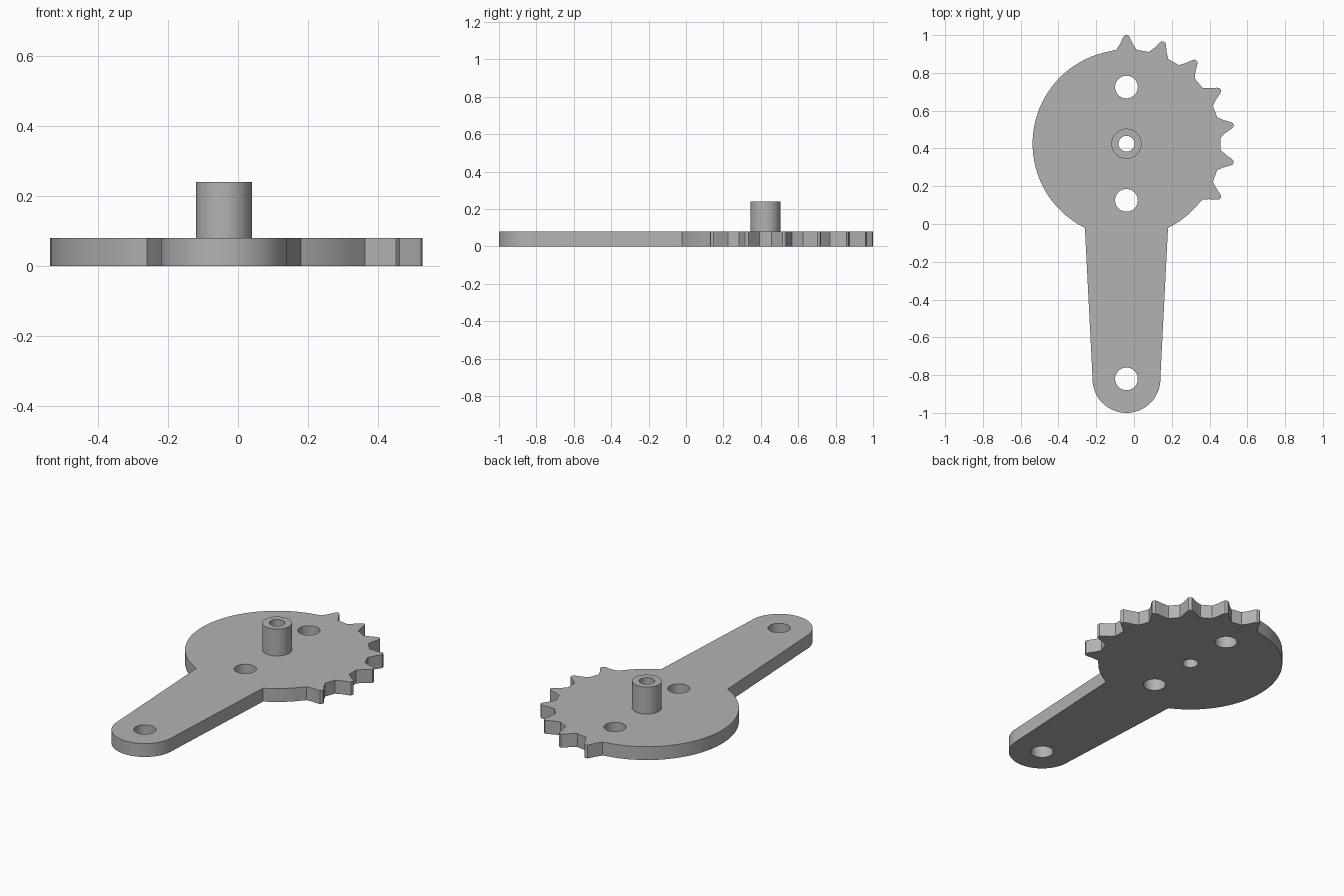
import bpy, bmesh
from math import sin, cos, radians, degrees, asin, atan2, pi

if "Cube" in bpy.data.objects:
    bpy.data.objects.remove(bpy.data.objects["Cube"])

CX, CY = -0.04, 0.425        # hub axis
DISC_R, THICK = 0.497, 0.08
ARM_Y, ARM_R = -0.82, 0.18   # rounded end of the arm
ROOT_HALF = 0.22             # half width of the arm at the disc

grey = bpy.data.materials.new("plain grey")
grey.use_nodes = True
grey.diffuse_color = (0.45, 0.45, 0.45, 1)
grey.node_tree.nodes["Principled BSDF"].inputs["Base Color"].default_value = (0.45, 0.45, 0.45, 1)


def arc(x, y, r, start, end, steps):
    """Points on an arc, angles in degrees, both ends included."""
    angles = [radians(start + (end - start) * i / steps) for i in range(steps + 1)]
    return [(x + r * cos(a), y + r * sin(a)) for a in angles]


def circle(x, y, r, steps=40):
    return arc(x, y, r, 0, 360, steps)[:-1]


def tooth(angle):
    """One rounded gear tooth, counter-clockwise."""
    side = [(0.055, DISC_R), (0.036, 0.525), (0.018, 0.562), (0.010, 0.573)]
    profile = [(-u, r) for u, r in side] + [(0, 0.576)] + side[::-1]
    a = radians(angle)
    return [(CX + r * cos(a) - u * sin(a), CY + r * sin(a) + u * cos(a)) for u, r in profile]


def plate(name, loops, z0, z1):
    """Fill an outline with holes and give it height."""
    bm = bmesh.new()
    edges = []
    for loop in loops:
        verts = [bm.verts.new((x, y, z0)) for x, y in loop]
        edges += [bm.edges.new((v, verts[i - 1])) for i, v in enumerate(verts)]
    bmesh.ops.triangle_fill(bm, edges=edges, use_beauty=True)
    ext = bmesh.ops.extrude_face_region(bm, geom=bm.faces[:])
    top = [g for g in ext["geom"] if isinstance(g, bmesh.types.BMVert)]
    bmesh.ops.translate(bm, verts=top, vec=(0, 0, z1 - z0))
    bmesh.ops.recalc_face_normals(bm, faces=bm.faces[:])
    mesh = bpy.data.meshes.new(name)
    bm.to_mesh(mesh)
    bm.free()
    mesh.materials.append(grey)
    obj = bpy.data.objects.new(name, mesh)
    bpy.context.collection.objects.link(obj)
    bpy.ops.object.select_all(action="DESELECT")
    obj.select_set(True)
    bpy.context.view_layer.objects.active = obj
    bpy.ops.object.shade_smooth_by_angle(angle=radians(30))
    return obj


# Outline: seven teeth, plain disc side, tapering arm, plain disc corner
half_root = degrees(asin(ROOT_HALF / DISC_R))
half_tooth = degrees(atan2(0.055, DISC_R))
outline = []
for k in range(7):
    outline += tooth(-30 + 20 * k)
outline += arc(CX, CY, DISC_R, 90 + half_tooth, 270 - half_root, 36)[1:]
outline += arc(CX, ARM_Y, ARM_R, 177, 363, 28)
outline += arc(CX, CY, DISC_R, 270 + half_root, 330 - half_tooth, 8)[:-1]

# Lever plate with its bolt holes and hub bore
holes = [circle(CX, y, 0.06) for y in (CY + 0.3, CY - 0.3, ARM_Y)]
bore = circle(CX, CY, 0.042)
plate("geared_lever_plate", [outline, bore] + holes, 0, THICK)

# Hollow hub standing on the plate
plate("hub_tube", [circle(CX, CY, 0.08), bore], THICK, 0.24)
